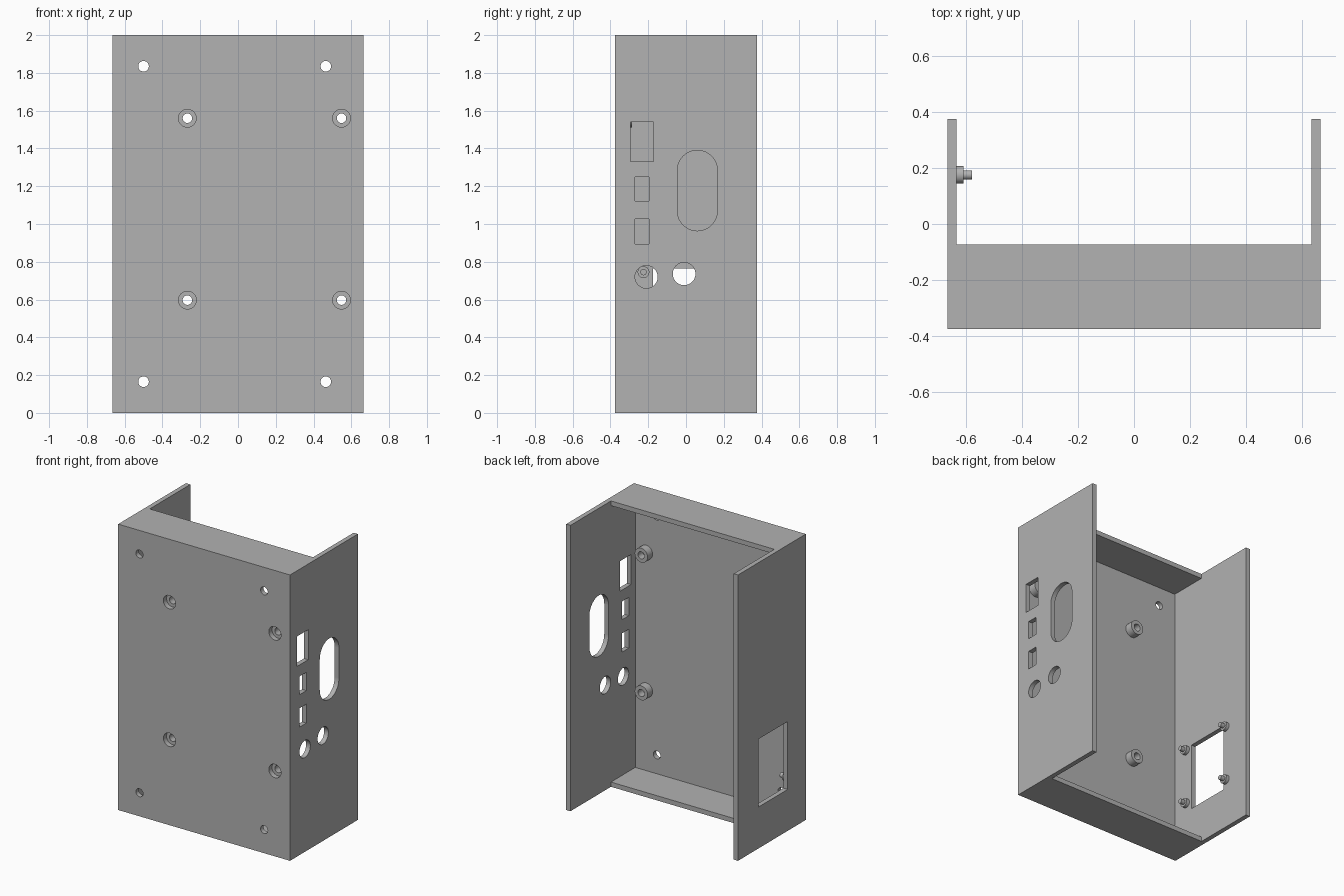
import bpy, math
from mathutils import Vector

if "Cube" in bpy.data.objects:
    bpy.data.objects.remove(bpy.data.objects["Cube"], do_unlink=True)

W, D, H, T = 0.665, 0.375, 2.0, 0.033     # half width, half depth, height, wall
LIP = -0.073                              # rear edge of top and bottom panels

grey = bpy.data.materials.new("light_grey")
grey.use_nodes = True
grey.diffuse_color = (0.445, 0.445, 0.445, 1)
grey.node_tree.nodes["Principled BSDF"].inputs["Base Color"].default_value = grey.diffuse_color


def box(name, lo, hi):
    lo, hi = Vector(lo), Vector(hi)
    bpy.ops.mesh.primitive_cube_add(size=1, location=(lo + hi) / 2)
    ob = bpy.context.object
    ob.name = name
    ob.scale = hi - lo
    bpy.ops.object.transform_apply(location=True, rotation=True, scale=True)
    ob.data.materials.append(grey)
    return ob


def rod(name, start, end, r):
    start, end = Vector(start), Vector(end)
    axis = end - start
    bpy.ops.mesh.primitive_cylinder_add(
        vertices=48, radius=r, depth=axis.length, location=(start + end) / 2,
        rotation=axis.to_track_quat('Z', 'Y').to_euler())
    ob = bpy.context.object
    ob.name = name
    bpy.ops.object.transform_apply(location=True, rotation=True, scale=True)
    ob.data.materials.append(grey)
    return ob


def combine(target, tool, operation):
    mod = target.modifiers.new("combine", 'BOOLEAN')
    mod.operation, mod.solver, mod.object = operation, 'EXACT', tool
    bpy.context.view_layer.objects.active = target
    bpy.ops.object.modifier_apply(modifier=mod.name)
    bpy.data.objects.remove(tool, do_unlink=True)


def cut(target, tool):
    combine(target, tool, 'DIFFERENCE')


def half_shell(name, s):
    """Half of the open-backed case; s is the side sign."""
    def sided(label, x0, x1, y0, y1, z0, z1):
        a, b = sorted((s * x0, s * x1))
        return box(label, (a, y0, z0), (b, y1, z1))
    shell = sided(name, 0, W, -D, D, 0, H)
    cut(shell, sided("cavity", -0.1, W - T, T - D, 1, T, H - T))
    cut(shell, sided("rear_opening", -0.1, W - T, LIP, 1, -1, H + 1))
    return shell


left = half_shell("left_case_half", 1)
right = half_shell("right_case_half", -1)

# Front mounting holes and counterbored bosses
for shell, hole_x, boss_x in ((left, 0.465, 0.548), (right, -0.5, -0.268)):
    for z in (0.165, 1.835):
        cut(shell, rod("screw_hole", (hole_x, -1, z), (hole_x, 0, z), 0.028))
    for z in (0.597, 1.56):
        combine(shell, rod("boss", (boss_x, -D + 0.01, z), (boss_x, -0.287, z), 0.05), 'UNION')
        cut(shell, rod("counterbore", (boss_x, -1, z), (boss_x, -D + 0.035, z), 0.047))
        cut(shell, rod("boss_hole", (boss_x, -1, z), (boss_x, 0, z), 0.025))

# Connector openings in the left wall
for y0, y1, z0, z1 in ((-0.295, -0.173, 1.33, 1.54),
                       (-0.27, -0.195, 1.122, 1.25),
                       (-0.27, -0.195, 0.895, 1.027)):
    cut(left, box("port", (0.6, y0, z0), (0.8, y1, z1)))
for y, z in ((-0.21, 0.72), (-0.01, 0.736)):
    cut(left, rod("round_port", (0.6, y, z), (0.8, y, z), 0.06))

# Rounded slot in the left wall
SLOT_Y, SLOT_R, SLOT_Z = 0.06, 0.106, (1.07, 1.284)
slot = box("slot", (0.6, SLOT_Y - SLOT_R, SLOT_Z[0]), (0.8, SLOT_Y + SLOT_R, SLOT_Z[1]))
for z in SLOT_Z:
    combine(slot, rod("slot_end", (0.6, SLOT_Y, z), (0.8, SLOT_Y, z), SLOT_R), 'UNION')
cut(left, slot)

# Socket window in the right wall with four pegs inside it
cut(right, box("window", (-0.8, -0.175, 0.29), (-0.6, 0.15, 0.765)))
parts = [left, right]
for y in (-0.225, 0.175):
    for z in (0.35, 0.745):
        peg = rod("socket_peg", (-W + T - 0.01, y, z), (-0.608, y, z), 0.031)
        combine(peg, rod("peg_tip", (-0.62, y, z), (-0.578, y, z), 0.0165), 'UNION')
        parts.append(peg)

# Smooth the round surfaces, keep edges crisp
for ob in parts:
    bpy.ops.object.select_all(action='DESELECT')
    ob.select_set(True)
    bpy.context.view_layer.objects.active = ob
    bpy.ops.object.shade_smooth_by_angle(angle=math.radians(30))
